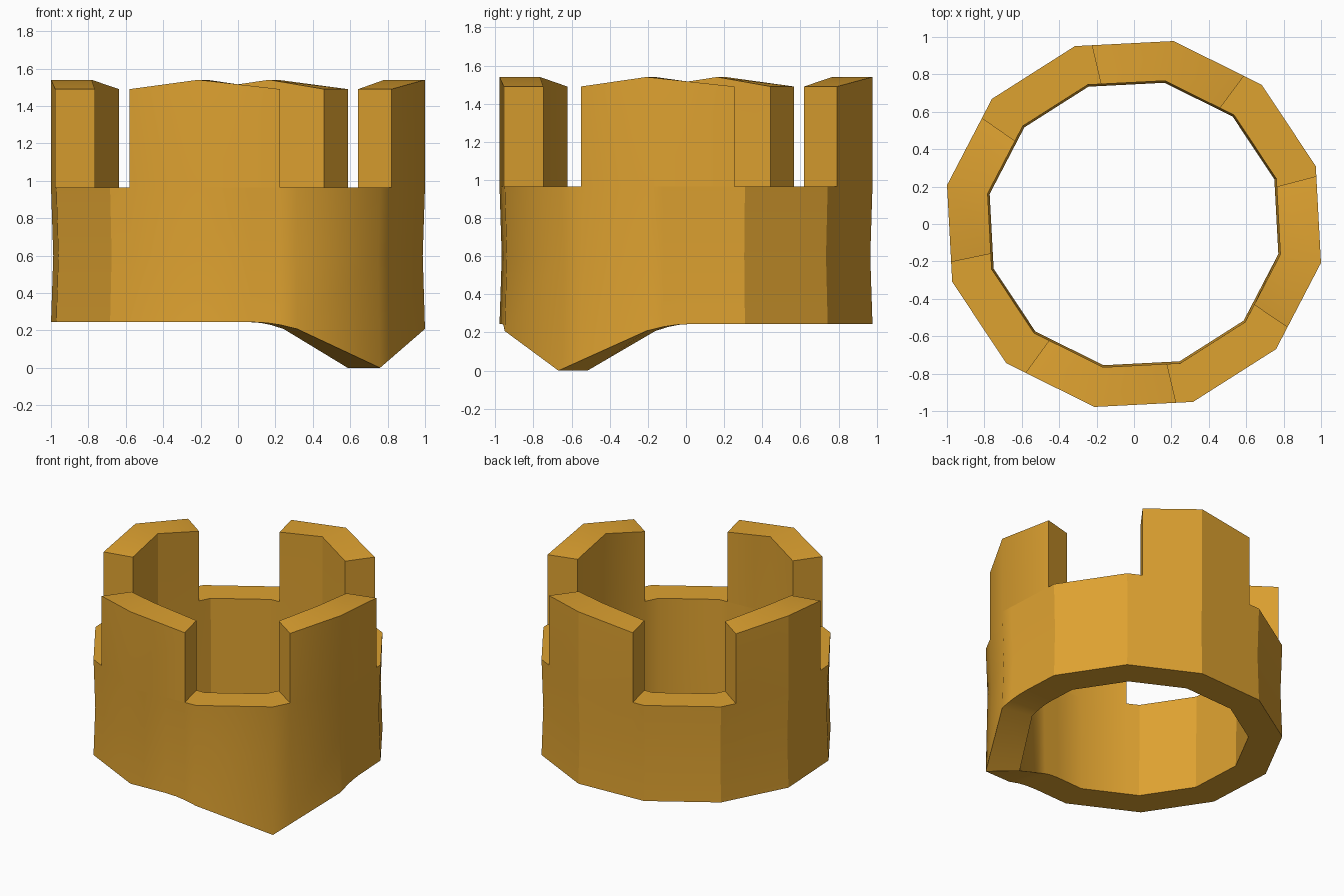
import bpy, bmesh, math
from math import radians, cos, sin

if "Cube" in bpy.data.objects:
    bpy.data.objects.remove(bpy.data.objects["Cube"], do_unlink=True)

FLOOR, WAIST, BASE = 0.965, 0.6, 0.245
RX, RY, FIRST, STEP = 1.022, 1.0, 18, 30
POINT = 318                                   # direction of the downward tip
# start, peak and end direction of each battlement
MERLONS = [(234.5, 258, 283), (325.5, 348, 375), (54, 78, 103), (144.5, 168, 192)]


def ring_point(angle, scale, z):
    """Point on the straight sides of a twelve-sided ring."""
    half = STEP / 2
    offset = (angle - FIRST) % STEP - half
    r = scale * cos(radians(half)) / cos(radians(offset))
    return (RX * r * cos(radians(angle)), RY * r * sin(radians(angle)), z)


def bottom_z(angle):
    """Lower rim: level, dipping to a tip on one corner."""
    d = abs((angle - POINT + 180) % 360 - 180)
    if d <= STEP:
        return 0.208 * ring_share(d)
    return BASE - 0.037 * max(0, 1 - (d - STEP) / 14) ** 2


def ring_share(d):
    """Share of a straight side covered after turning d degrees from its corner."""
    half = radians(STEP / 2)
    return (math.tan(radians(d) - half) / math.tan(half) + 1) / 2


bm = bmesh.new()


def face(*points):
    bm.faces.new([bm.verts.new(p) for p in points])


OUT, INN, INN_LOW = 1.0, 0.783, 0.772
angles = {FIRST + STEP * i for i in range(12)}
angles |= {a % 360 for m in MERLONS for a in m}
angles |= {POINT + s * d for s in (-1, 1) for d in (35, 39, 44)}
angles = sorted(a % 360 for a in angles)

# ring wall
for a, b in zip(angles, angles[1:] + [angles[0] + 360]):
    za, zb = bottom_z(a), bottom_z(b)
    face(ring_point(a, OUT, za), ring_point(b, OUT, zb),
         ring_point(b, 0.988, WAIST), ring_point(a, 0.988, WAIST))
    face(ring_point(a, 0.988, WAIST), ring_point(b, 0.988, WAIST),
         ring_point(b, OUT, FLOOR), ring_point(a, OUT, FLOOR))
    face(ring_point(b, INN_LOW, zb), ring_point(a, INN_LOW, za),
         ring_point(a, INN, FLOOR), ring_point(b, INN, FLOOR))
    face(ring_point(b, OUT, zb), ring_point(a, OUT, za),
         ring_point(a, INN_LOW, za), ring_point(b, INN_LOW, zb))
    mid = (a + b) / 2
    if not any((mid - s) % 360 < e - s for s, _, e in MERLONS):
        face(ring_point(a, OUT, FLOOR), ring_point(b, OUT, FLOOR),
             ring_point(b, INN, FLOOR), ring_point(a, INN, FLOOR))

# battlements with a raised middle
LOW, HIGH = 1.49, 1.54
for start, peak, end in MERLONS:
    for a, za, b, zb in ((start, LOW, peak, HIGH), (peak, HIGH, end, LOW)):
        face(ring_point(a, OUT, FLOOR), ring_point(b, OUT, FLOOR),
             ring_point(b, OUT, zb), ring_point(a, OUT, za))
        face(ring_point(b, INN, FLOOR), ring_point(a, INN, FLOOR),
             ring_point(a, INN, za), ring_point(b, INN, zb))
        face(ring_point(a, OUT, za), ring_point(b, OUT, zb),
             ring_point(b, INN, zb), ring_point(a, INN, za))
    for a, (r1, r2) in ((start, (INN, OUT)), (end, (OUT, INN))):
        face(ring_point(a, r1, FLOOR), ring_point(a, r2, FLOOR),
             ring_point(a, r2, LOW), ring_point(a, r1, LOW))

bmesh.ops.remove_doubles(bm, verts=bm.verts, dist=0.0005)
bmesh.ops.recalc_face_normals(bm, faces=bm.faces)

# crisp corners, softened around the tip
for f in bm.faces:
    f.smooth = True
for e in bm.edges:
    c = (e.verts[0].co + e.verts[1].co) / 2
    limit = 36 if c.x > -0.3 and c.y < -0.1 else 22
    e.smooth = len(e.link_faces) == 2 and e.calc_face_angle() < radians(limit)

mesh = bpy.data.meshes.new("battlement_ring")
bm.to_mesh(mesh)
bm.free()
ring = bpy.data.objects.new("battlement_ring", mesh)
bpy.context.collection.objects.link(ring)

# golden amber
amber = bpy.data.materials.new("golden_amber")
amber.use_nodes = True
color = (0.73, 0.36, 0.03, 1)
amber.diffuse_color = color
amber.node_tree.nodes["Principled BSDF"].inputs["Base Color"].default_value = color
mesh.materials.append(amber)
